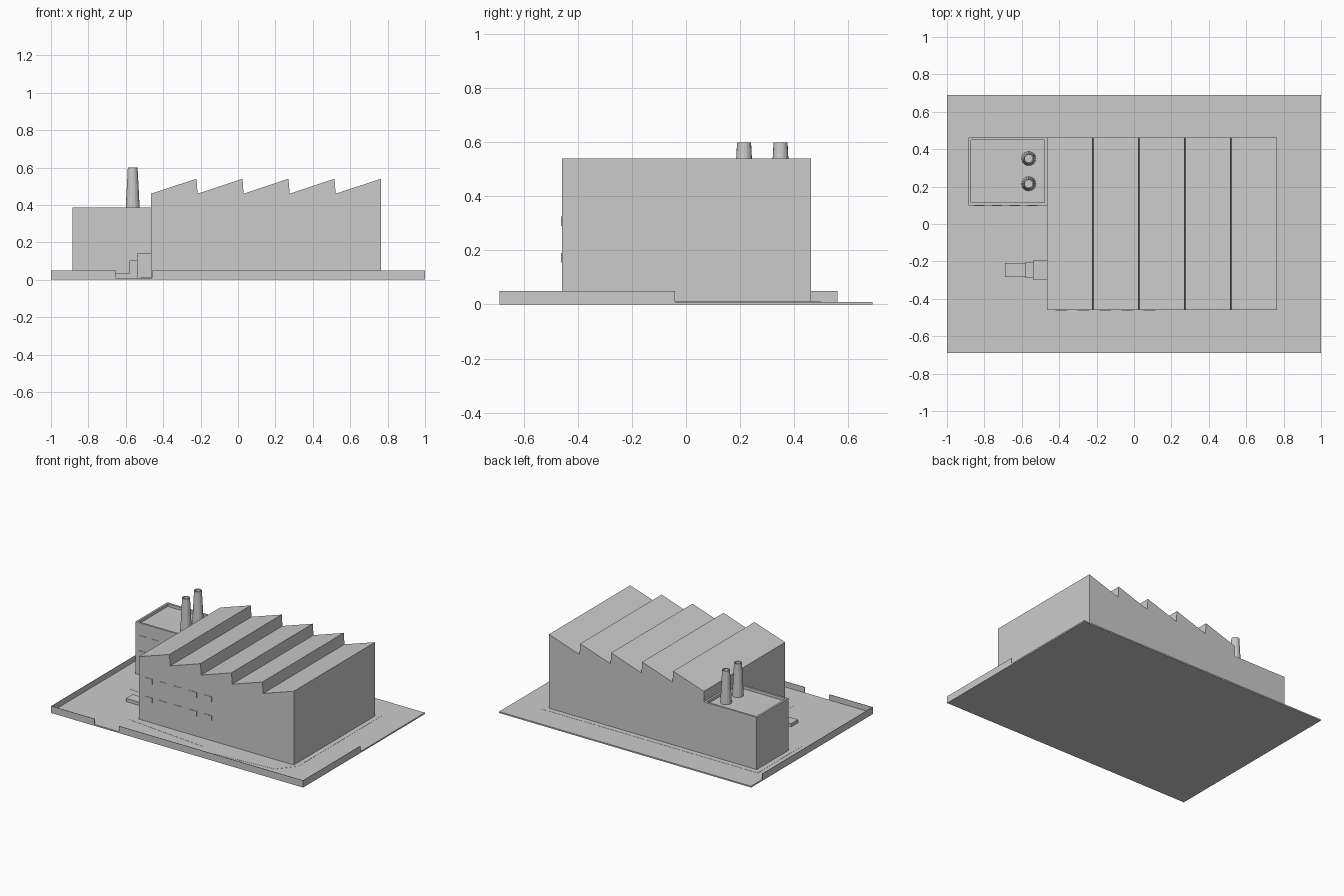
import bpy, bmesh

if "Cube" in bpy.data.objects:
    bpy.data.objects.remove(bpy.data.objects["Cube"])


def finish(name, bm):
    bmesh.ops.recalc_face_normals(bm, faces=bm.faces)
    me = bpy.data.meshes.new(name)
    bm.to_mesh(me)
    bm.free()
    ob = bpy.data.objects.new(name, me)
    bpy.context.collection.objects.link(ob)
    return ob


def prism(name, pts, offset):
    """Extrude a flat outline along an offset vector."""
    bm = bmesh.new()
    f = bm.faces.new([bm.verts.new(p) for p in pts])
    ext = bmesh.ops.extrude_face_region(bm, geom=[f], use_keep_orig=True)
    bmesh.ops.translate(bm, vec=offset,
                        verts=[v for v in ext["geom"] if isinstance(v, bmesh.types.BMVert)])
    return finish(name, bm)


def box(name, x0, x1, y0, y1, z0, z1):
    return prism(name, [(x0, y0, z0), (x1, y0, z0), (x1, y1, z0), (x0, y1, z0)],
                 (0, 0, z1 - z0))


def sink_top(ob, rim, depth):
    """Inset the top face and push it down, leaving a rim."""
    bm = bmesh.new()
    bm.from_mesh(ob.data)
    top = max(bm.faces, key=lambda f: f.calc_center_median().z)
    bmesh.ops.inset_region(bm, faces=[top], thickness=rim)
    ext = bmesh.ops.extrude_face_region(bm, geom=[top])
    bmesh.ops.delete(bm, geom=[f for f in [top] if f.is_valid], context='FACES')
    bmesh.ops.translate(bm, vec=(0, 0, -depth),
                        verts=[v for v in ext["geom"] if isinstance(v, bmesh.types.BMVert)])
    bmesh.ops.recalc_face_normals(bm, faces=bm.faces)
    bm.to_mesh(ob.data)
    bm.free()


# Ground slab and thin pavement around the buildings
G = 0.01
box("ground", -1, 1, -0.69, 0.69, 0, G)
path = [(0.80, 0.50), (-0.92, 0.50), (-0.92, 0.0), (-0.83, -0.11), (-0.52, -0.13),
        (-0.52, -0.50), (0.12, -0.565), (0.21, -0.62), (0.70, -0.58), (0.80, -0.46)]
prism("pavement", [(x, y, G - 0.002) for x, y in path], (0, 0, 0.003))

# Thin perimeter walls with a gate gap
t, H = 0.003, 0.05
box("front_wall_left", -1, -0.655, -0.69, -0.69 + t, G, H)
box("front_wall_right", -0.46, 1, -0.69, -0.69 + t, G, H)
box("left_wall", -1, -1 + t, -0.69, 0.56, G, H)
box("right_wall", 1 - t, 1, -0.69, -0.04, G, H)

# Main hall with sawtooth roof
X0, X1, N = -0.465, 0.765, 5
step = (X1 - X0) / N
profile = [(X0, G), (X0, 0.46)]
for i in range(1, N):
    x = X0 + i * step
    profile += [(x - 0.003, 0.54), (x + 0.003, 0.46)]
profile += [(X1, 0.54), (X1, G)]
prism("main_hall", [(x, -0.46, z) for x, z in profile], (0, 0.922, 0))

# Hall windows
for r, z in enumerate((0.155, 0.29)):
    for c in range(5):
        x = -0.42 + c * 0.118
        box(f"hall_window_{r}_{c}", x, x + 0.062, -0.463, -0.455, z, z + 0.036)

# Annex with parapet roof
annex = box("annex", -0.885, X0, 0.10, 0.462, G, 0.385)
sink_top(annex, 0.02, 0.02)
for r, z in enumerate((0.14, 0.25)):
    for c in range(4):
        x = -0.855 + c * 0.095
        box(f"annex_window_{r}_{c}", x, x + 0.055, 0.097, 0.105, z, z + 0.045)

# Hollow tapered chimneys
for i, y in enumerate((0.215, 0.35)):
    bm = bmesh.new()
    bmesh.ops.create_cone(bm, cap_ends=True, segments=16,
                          radius1=0.0385, radius2=0.026, depth=0.24)
    bmesh.ops.translate(bm, vec=(-0.563, y, 0.48), verts=bm.verts)
    chimney = finish(f"chimney_{i}", bm)
    sink_top(chimney, 0.006, 0.05)

# Stepped entrance on the left side of the hall
box("porch_tall", -0.54, X0, -0.30, -0.193, G, 0.14)
box("porch_middle", -0.58, -0.54, -0.29, -0.203, G, 0.103)
box("porch_step", -0.69, -0.58, -0.284, -0.208, G, 0.033)
